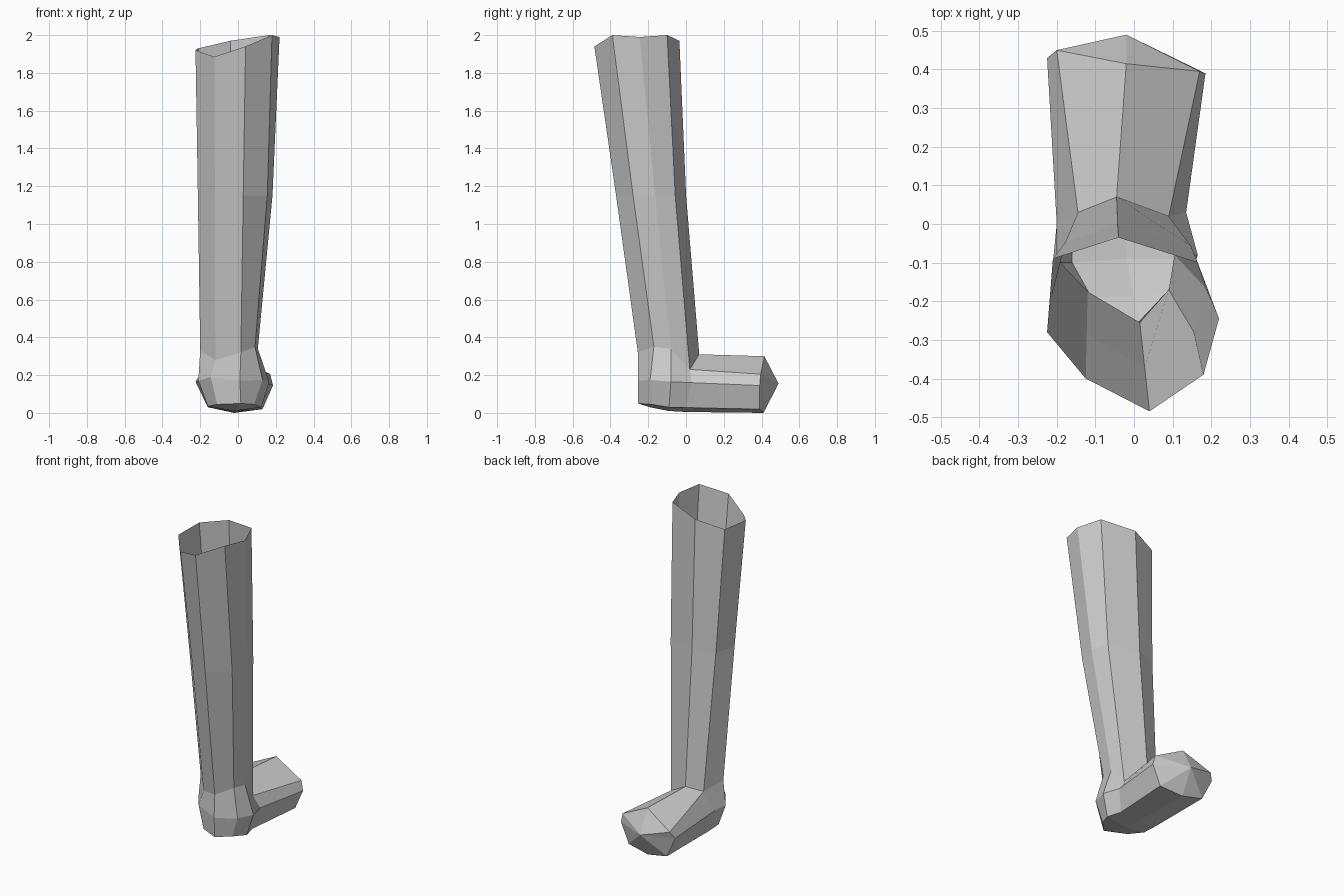
import bpy, bmesh
from mathutils import Vector

if "Cube" in bpy.data.objects:
    bpy.data.objects.remove(bpy.data.objects["Cube"])


def loft(name, strips, fans=()):
    """Skin pairs of matching rings: (ring_a, ring_b, closed); fans: (ring, tip)."""
    bm = bmesh.new()

    def face(points):
        unique = [p for i, p in enumerate(points) if p not in points[:i]]
        if len(unique) > 2:
            bm.faces.new([bm.verts.new(p) for p in unique])

    for a, b, closed in strips:
        n = len(a)
        for i in range(n if closed else n - 1):
            j = (i + 1) % n
            face([a[i], a[j], b[j], b[i]])
    for ring, tip in fans:
        for i in range(len(ring)):
            face([ring[i], ring[(i + 1) % len(ring)], tip])
    bmesh.ops.remove_doubles(bm, verts=bm.verts, dist=0.0005)
    bmesh.ops.recalc_face_normals(bm, faces=bm.faces)
    mesh = bpy.data.meshes.new(name)
    bm.to_mesh(mesh)
    bm.free()
    obj = bpy.data.objects.new(name, mesh)
    bpy.context.collection.objects.link(obj)
    return obj


# Leg rings, counter-clockwise from the front
knee = [(0.04, -0.485, 1.94), (0.18, -0.39, 2.0), (0.22, -0.245, 1.99),
        (0.165, -0.10, 2.0), (-0.04, -0.035, 1.97), (-0.21, -0.09, 1.93),
        (-0.225, -0.28, 1.92), (-0.125, -0.40, 1.885)]
ankle = [(0.015, -0.255, 0.32), (0.09, -0.17, 0.35), (0.105, -0.08, 0.34),
         (0.09, 0.02, 0.23), (-0.045, 0.07, 0.31), (-0.145, 0.03, 0.29),
         (-0.20, -0.09, 0.33), (-0.12, -0.175, 0.28)]

# Calf: halfway ring, slightly fuller on the outer side
calf = []
for k, a in zip(knee, ankle):
    p = (Vector(k) + Vector(a)) / 2
    p.x += 0.02 if p.x > 0.06 else 0
    p.y -= 0.017 if p.y > -0.05 else 0
    calf.append((p.x, p.y, 1.15))

loft("lower_leg", [(knee, calf, True), (calf, ankle, True)])

# Foot sections, toe to heel: upper right, round under the sole, upper left
toe = [(0.17, 0.395, 0.205), (0.185, 0.39, 0.145), (0.13, 0.39, 0.02),
       (-0.02, 0.41, 0.0), (-0.16, 0.42, 0.03), (-0.225, 0.43, 0.165),
       (-0.20, 0.45, 0.205), (-0.02, 0.415, 0.30)]
instep = [ankle[3], (0.135, 0.03, 0.16), (0.10, 0.0, 0.028),
          (-0.02, 0.0, 0.005), (-0.16, 0.0, 0.03), (-0.20, 0.0, 0.17),
          ankle[5], ankle[4]]
arch = [ankle[2], (0.165, -0.08, 0.165), (0.125, -0.09, 0.03),
        (-0.02, -0.09, 0.01), (-0.16, -0.10, 0.035), (-0.21, -0.10, 0.17),
        ankle[6]]
heel = [ankle[1], (0.13, -0.19, 0.175), (0.085, -0.18, 0.045),
        (0.0, -0.19, 0.03), (-0.11, -0.19, 0.045), (-0.145, -0.19, 0.19),
        ankle[7]]
mid, low = (0.01, -0.255, 0.17), (0.015, -0.255, 0.05)
heel_edge = [ankle[0], mid, low, low, low, mid, ankle[0]]

loft("foot",
     [(toe, instep, True), (instep[:7], arch, False),
      (arch, heel, False), (heel, heel_edge, False)],
     fans=[(toe, (-0.02, 0.49, 0.155))])
